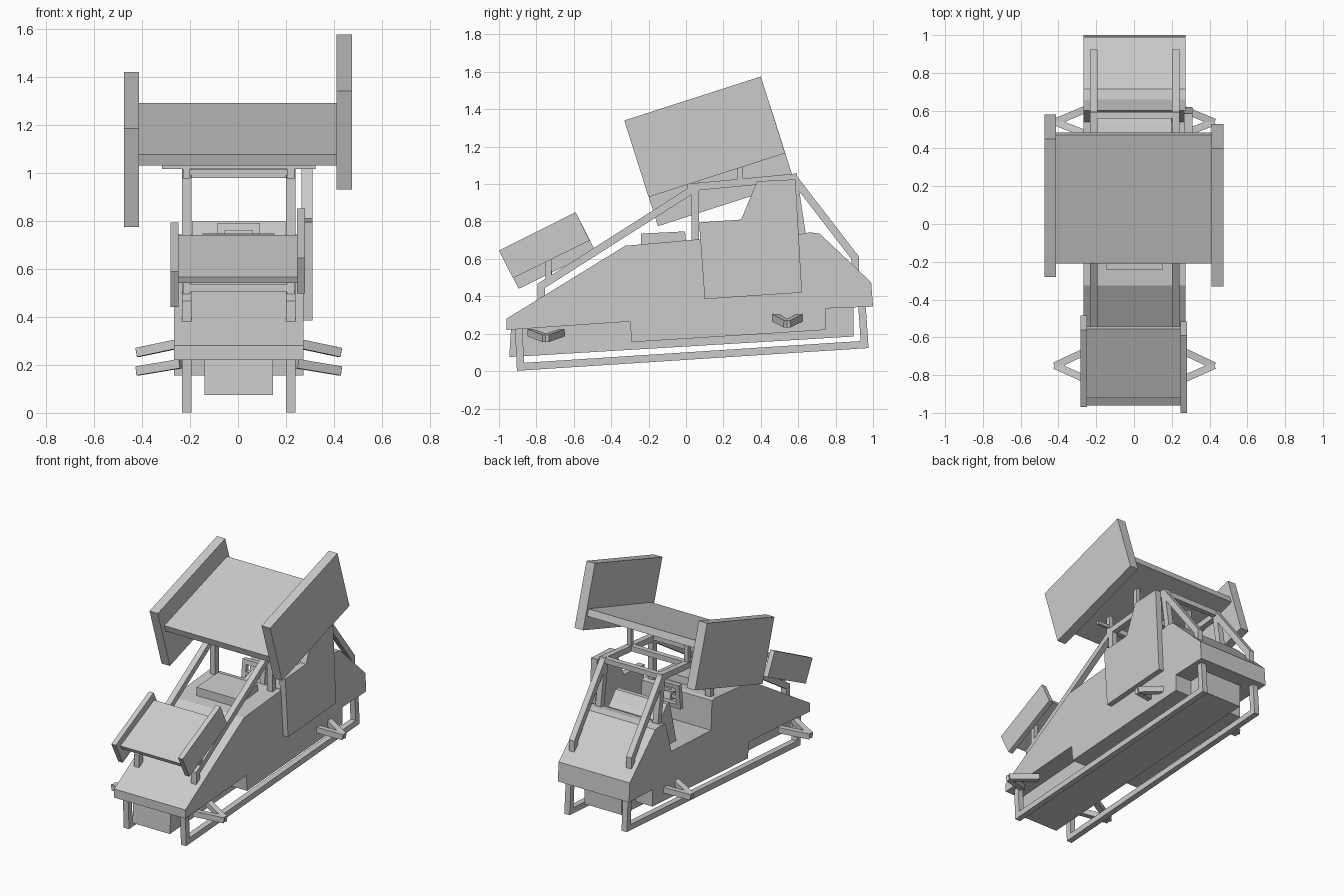
import bpy, bmesh
from mathutils import Vector

if "Cube" in bpy.data.objects:
    bpy.data.objects.remove(bpy.data.objects["Cube"])

C = 0.003   # centre line of the chassis


def prism(name, profile, x0, x1):
    """Side profile of (y, z) points extruded from x0 to x1."""
    bm = bmesh.new()
    face = bm.faces.new([bm.verts.new((x0, y, z)) for y, z in profile])
    ext = bmesh.ops.extrude_face_region(bm, geom=[face])
    verts = [g for g in ext['geom'] if isinstance(g, bmesh.types.BMVert)]
    bmesh.ops.translate(bm, verts=verts, vec=(x1 - x0, 0, 0))
    bmesh.ops.recalc_face_normals(bm, faces=bm.faces)
    me = bpy.data.meshes.new(name)
    bm.to_mesh(me)
    bm.free()
    ob = bpy.data.objects.new(name, me)
    bpy.context.collection.objects.link(ob)
    return ob


def rail(name, path, x, w=0.04):
    """Square tube with mitred bends, following (y, z) points at one x."""
    p = [Vector(q) for q in path]
    left, right = [], []
    for i, q in enumerate(p):
        a = (q - p[i - 1]).normalized() if i else (p[1] - q).normalized()
        b = (p[i + 1] - q).normalized() if i < len(p) - 1 else a
        na, nb = Vector((-a.y, a.x)), Vector((-b.y, b.x))
        m = (na + nb).normalized()
        m *= (w / 2) / m.dot(na)
        left.append(q + m)
        right.append(q - m)
    return prism(name, [tuple(v) for v in left + right[::-1]], x - w / 2, x + w / 2)


def beam(name, a, b, w=0.04):
    """Straight square tube between two 3D points."""
    a, b = Vector(a), Vector(b)
    bpy.ops.mesh.primitive_cube_add(size=1, location=(a + b) / 2)
    ob = bpy.context.object
    ob.name = name
    ob.rotation_mode = 'QUATERNION'
    ob.rotation_quaternion = (b - a).to_track_quat('Y', 'Z')
    ob.scale = (w, (b - a).length, w)
    return ob


def shifted(profile, dy, dz):
    return [(y + dy, z + dz) for y, z in profile]


# Body shell with open cockpit notch and stepped underside
body = prism("body_shell", [
    (-0.96, 0.28), (-0.325, 0.67), (0.07, 0.705), (0.10, 0.70), (0.11, 0.50),
    (0.54, 0.52), (0.60, 0.73), (0.66, 0.742), (0.715, 0.735), (0.99, 0.475),
    (1.0, 0.345), (0.745, 0.335), (0.745, 0.22), (-0.29, 0.155),
    (-0.30, 0.265), (-0.96, 0.22)], C - 0.27, C + 0.27)

# Narrow lower hull
prism("lower_hull", [(-0.945, 0.075), (0.895, 0.185), (0.895, 0.36),
                     (-0.3, 0.3), (-0.935, 0.235)], C - 0.142, C + 0.142)

# Hood scoop
prism("hood_scoop", [(-0.24, 0.67), (-0.24, 0.735), (-0.005, 0.747),
                     (0.0, 0.69)], C - 0.15, C + 0.15)

# Seat back
prism("seat_back", [(0.38, 0.51), (0.45, 0.80), (0.48, 0.80), (0.53, 0.74),
                    (0.56, 0.71), (0.54, 0.51)], C - 0.195, C + 0.195)

# Square steering wheel on a short column
for s in (-1, 1):
    prism("wheel_side", [(0.15, 0.62), (0.17, 0.79), (0.20, 0.79), (0.18, 0.62)],
          C + s * 0.088, C + s * 0.058)
prism("wheel_top", [(0.166, 0.76), (0.17, 0.79), (0.20, 0.79), (0.196, 0.76)],
      C - 0.088, C + 0.088)
prism("wheel_bottom", [(0.15, 0.62), (0.154, 0.65), (0.184, 0.65), (0.18, 0.62)],
      C - 0.088, C + 0.088)
beam("steering_column", (C, 0.08, 0.67), (C, 0.20, 0.705), 0.05)
beam("wheel_spoke", (C - 0.07, 0.175, 0.70), (C + 0.07, 0.175, 0.70), 0.025)

# Tall cockpit side panel, right side only
prism("cockpit_side_panel", [
    (0.07, 0.795), (0.295, 0.81), (0.38, 1.015), (0.585, 1.025),
    (0.62, 0.42), (0.10, 0.385)], 0.265, 0.31)

# Roll cage, nose braces and lower frame rails
for s in (-1, 1):
    x = C + s * 0.217
    rail("nose_brace", [(-0.775, 0.38), (-0.775, 0.455), (0.05, 0.98)], x)
    rail("cage_front_post", [(0.05, 0.68), (0.05, 0.985), (0.575, 1.035),
                             (0.625, 0.70)], x)
    rail("cage_rear_brace", [(0.57, 1.04), (0.905, 0.605), (0.905, 0.53)], x)
    rail("lower_frame_rail", [(-0.895, 0.24), (-0.885, 0.023), (0.955, 0.142),
                              (0.94, 0.36)], x)
    rail("wing_post", [(0.29, 1.0), (0.29, 1.21)], x, 0.03)
    rail("front_wing_post", [(0.02, 0.97), (0.02, 1.12)], x, 0.03)
    rail("nose_wing_post", [(-0.735, 0.48), (-0.735, 0.63)], x, 0.03)

# Cross tubes
for name, y, z, h in (("cage_front_cross", 0.05, 0.995, 0.217),
                      ("cage_middle_cross", 0.29, 1.01, 0.217),
                      ("cage_rear_cross", 0.575, 1.035, 0.217),
                      ("nose_cross", -0.735, 0.52, 0.217)):
    beam(name, (C - h, y, z), (C + h, y, z), 0.035)
beam("wing_mount_bar", (C - 0.32, 0.02, 1.025), (C + 0.32, 0.02, 1.025), 0.02)

# Suspension arms, a V on each side front and rear
for tag, ys, tip_y, z, tip_z in (("front", (-0.83, -0.665), -0.75, 0.205, 0.175),
                                 ("rear", (0.47, 0.615), 0.54, 0.29, 0.252)):
    for s in (-1, 1):
        for y in ys:
            beam(tag + "_suspension_arm", (C + s * 0.24, y, z),
                 (C + s * 0.42, tip_y, tip_z), 0.038)

# Large roof wing with staggered end plates
prism("roof_wing", [(-0.21, 1.075), (0.47, 1.29), (0.485, 1.245),
                    (-0.195, 1.03)], -0.415, 0.415)
plate = [(-0.33, 1.34), (0.40, 1.575), (0.53, 1.165), (-0.20, 0.93)]
prism("roof_wing_right_plate", plate, 0.41, 0.475)
prism("roof_wing_left_plate", shifted(plate, 0.05, -0.155), -0.475, -0.412)

# Nose wing with staggered end plates
prism("nose_wing", [(-0.92, 0.565), (-0.555, 0.74), (-0.543, 0.715),
                    (-0.908, 0.54)], -0.25, 0.25)
plate = [(-1.0, 0.645), (-0.59, 0.85), (-0.515, 0.698), (-0.925, 0.497)]
prism("nose_wing_right_plate", plate, 0.245, 0.28)
prism("nose_wing_left_plate", shifted(plate, 0.03, -0.057), -0.282, -0.248)
